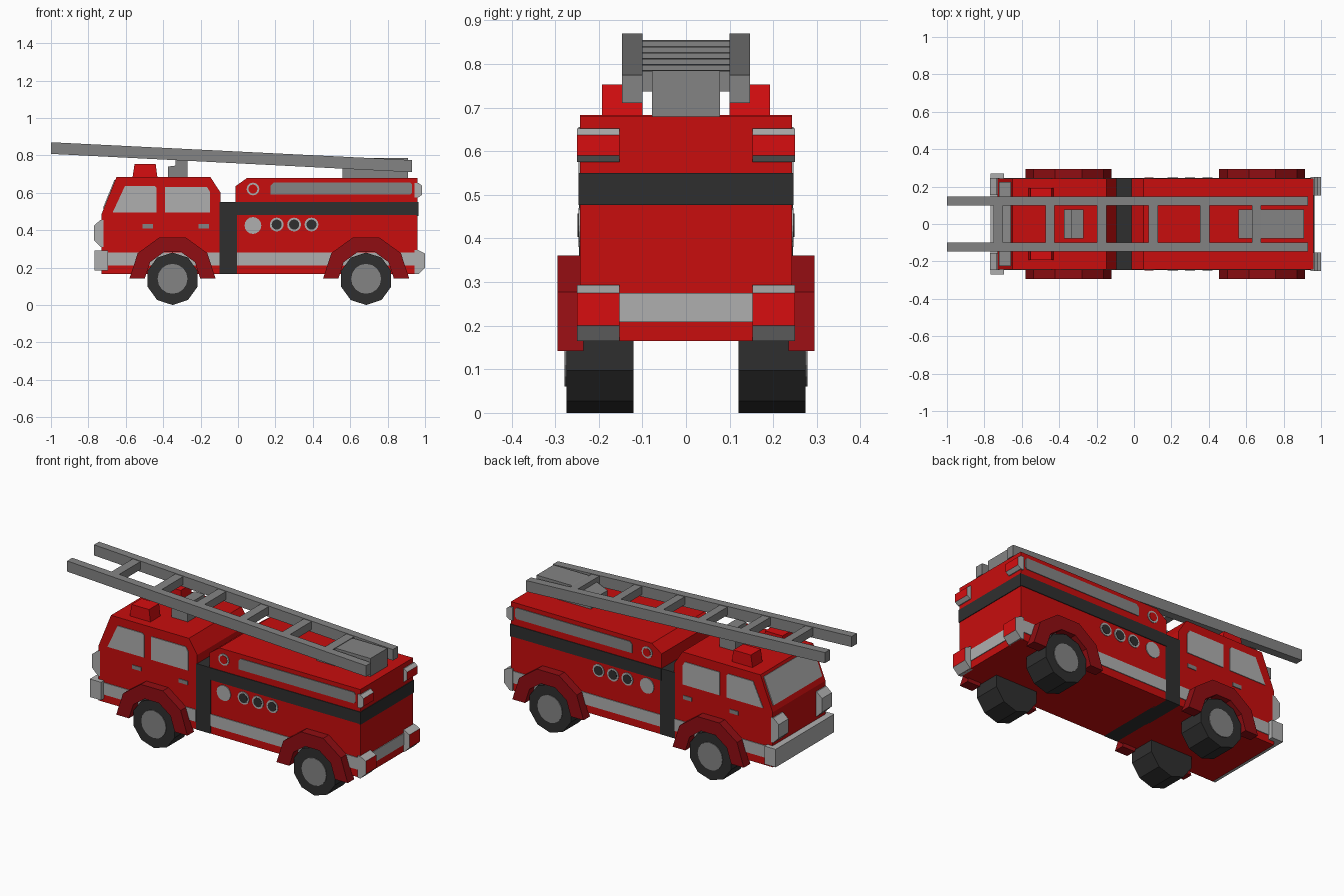
import bpy, bmesh, math

if "Cube" in bpy.data.objects:
    bpy.data.objects.remove(bpy.data.objects["Cube"])

def material(name, r, g, b):
    m = bpy.data.materials.new(name)
    m.diffuse_color = (r, g, b, 1)
    m.use_nodes = True
    m.node_tree.nodes["Principled BSDF"].inputs["Base Color"].default_value = m.diffuse_color
    return m

RED = material("body red", .58, .004, .004)
BRIGHT = material("lamp red", .68, .004, .005)
FENDER = material("fender dark red", .28, .004, .006)
LIGHT = material("light grey", .43, .43, .43)
MID = material("mid grey", .23, .23, .23)
DARK = material("rubber dark", .028, .028, .028)

def prism(name, pts, y0, y1, mat, both=False, end_mat=None):
    """Extrude an x-z outline from y0 to y1; optionally copy it to the other side."""
    bm = bmesh.new()
    for s in ((1, -1) if both else (1,)):
        a = [bm.verts.new((x, s * y0, z)) for x, z in pts]
        b = [bm.verts.new((x, s * y1, z)) for x, z in pts]
        bm.faces.new(a)
        bm.faces.new(b[::-1])
        n = len(pts)
        for i in range(n):
            j = (i + 1) % n
            bm.faces.new((a[j], a[i], b[i], b[j]))
    bmesh.ops.recalc_face_normals(bm, faces=bm.faces[:])
    if end_mat:
        for f in bm.faces:
            if abs(f.normal.x) > .95 and abs(f.calc_center_median().x) > .97:
                f.material_index = 1
    me = bpy.data.meshes.new(name)
    bm.to_mesh(me)
    bm.free()
    me.materials.append(mat)
    if end_mat:
        me.materials.append(end_mat)
    ob = bpy.data.objects.new(name, me)
    bpy.context.collection.objects.link(ob)
    return ob

def rect(x0, x1, z0, z1):
    return [(x0, z0), (x1, z0), (x1, z1), (x0, z1)]

def ngon(x, z, r, n, start=0.0):
    return [(x + r * math.cos(start + i * math.tau / n),
             z + r * math.sin(start + i * math.tau / n)) for i in range(n)]

W = .243          # half width of the bodywork
P0, P1 = .24, .247  # painted plates on the sides

# Main bodywork
prism("cab", [(-.73, .165), (-.73, .485), (-.65, .683), (-.147, .683), (-.093, .6), (-.093, .165)], -W, W, RED)
prism("rear_body", [(-.013, .165), (-.013, .635), (.05, .68), (.96, .68), (.96, .165)], -W, W, RED)
prism("cab_joint", rect(-.1, -.005, .165, .55), -W - .002, W + .002, DARK)

# Painted stripes on the sides and back
prism("dark_stripe", rect(-.013, .96, .48, .55), P0, P1, DARK, True)
prism("dark_stripe_back", rect(.955, .964, .477, .55), -P1, P1, DARK)
prism("cab_low_stripe", rect(-.73, -.1, .21, .28), P0, P1, LIGHT, True)
prism("body_low_stripe", rect(-.005, .96, .21, .28), P0, P1, LIGHT, True)
prism("low_stripe_back", rect(.955, .964, .208, .275), -.155, .155, LIGHT)

# Windows and door handles
prism("front_side_window", [(-.67, .495), (-.435, .495), (-.435, .625), (-.445, .635), (-.605, .635)], P0, P1, LIGHT, True)
prism("rear_side_window", [(-.39, .495), (-.15, .495), (-.15, .605), (-.165, .63), (-.39, .63)], P0, P1, LIGHT, True)
slope = lambda t, o: (-.73 + .08 * t - .93 * o, .485 + .198 * t + .37 * o)
prism("windshield", [slope(.15, -.003), slope(.15, .005), slope(.92, .005), slope(.92, -.003)], -.225, .225, LIGHT)
for x in (-.51, -.21):
    prism("door_handle", rect(x, x + .056, .41, .432), P0, P1, MID, True)

# Side panel and gauges
prism("side_panel", [(.175, .59), (.92, .59), (.93, .6), (.93, .645), (.92, .655), (.19, .655), (.175, .64)], P0, P1, MID, True)
prism("filler_ring", ngon(.08, .62, .034, 16), P0, P1, LIGHT, True)
prism("filler_cap", ngon(.08, .62, .024, 16), P0, P1 + .002, RED, True)
prism("large_gauge", ngon(.08, .425, .045, 16), P0, P1, LIGHT, True)
for x in (.207, .3, .393):
    prism("gauge_ring", ngon(x, .43, .037, 16), P0, P1, LIGHT, True)
    prism("gauge_face", ngon(x, .43, .027, 16), P0, P1 + .002, DARK, True)

# Wheels and fenders
R = math.radians
for x in (-.35, .685):
    prism("tyre", ngon(x, .14, .14, 10, R(-90)), .12, .274, DARK, True)
    prism("hub", ngon(x, .14, .08, 16), .27, .278, MID, True)
    arc = lambda r: [(x + r * math.cos(R(36 * i)), .142 + r * math.sin(R(36 * i))) for i in range(6)]
    prism("fender", arc(.23) + arc(.148)[::-1], .235, .295, FENDER, True)

# Bumper and lamps
prism("front_bumper", rect(-.768, -.695, .185, .29), -.27, .27, LIGHT)
prism("headlamp", [(-.72, .31), (-.735, .31), (-.77, .345), (-.77, .425), (-.735, .455), (-.72, .455)], .155, .245, LIGHT, True)
prism("upper_tail_lamp", [(.945, .575), (.965, .575), (.985, .59), (.985, .637), (.965, .652), (.945, .652)], .153, .25, LIGHT, True, BRIGHT)
prism("lower_tail_lamp", [(.945, .165), (.965, .165), (1, .2), (1, .275), (.965, .293), (.945, .293)], .153, .25, LIGHT, True, BRIGHT)
prism("roof_beacon", [(-.565, .675), (-.43, .675), (-.44, .753), (-.553, .753)], .1, .192, BRIGHT, True)

# Ladder supports
prism("ladder_rest", [(-.375, .675), (-.375, .74), (-.335, .745), (-.335, .785), (-.27, .785), (-.27, .675)], -.078, .078, MID)
prism("ladder_base", [(.56, .675), (.56, .73), (.69, .785), (.91, .785), (.91, .675)], -.078, .078, MID)

# Sloping ladder with evenly spaced rungs
top = lambda x: .87 - (x + 1) * .0495
prism("ladder_rail", [(-1, .808), (.93, .71), (.93, top(.93)), (-1, .87)], .1, .147, MID, True)
for i in range(6):
    a = -.75 + .276 * i
    b = a + .05
    prism("ladder_rung", [(a, top(a) - .05), (b, top(b) - .05), (b, top(b) - .003), (a, top(a) - .003)], -.105, .105, MID)
